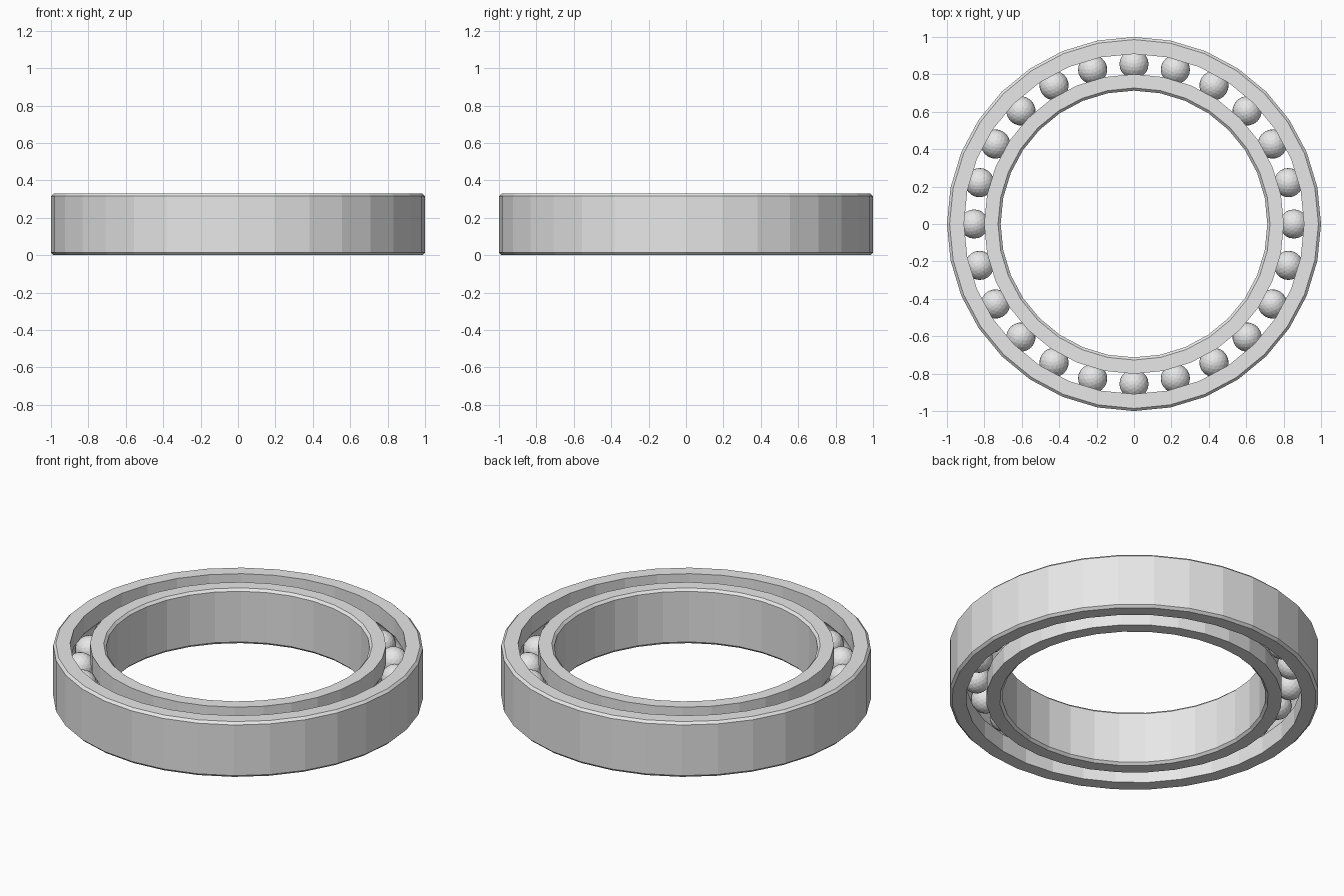
import bpy, bmesh
from math import cos, sin, pi, asin
from mathutils import Matrix, Vector

cube = bpy.data.objects.get("Cube")
if cube:
    bpy.data.objects.remove(cube, do_unlink=True)

HEIGHT, SIDES, BALLS = 0.33, 32, 24
MID = HEIGHT / 2
PITCH, BALL_R = 0.855, 0.078
GAP, CHAMFER = 0.054, 0.014

steel = bpy.data.materials.new("steel")
steel.use_nodes = True
steel.diffuse_color = (0.8, 0.8, 0.8, 1)
steel.node_tree.nodes["Principled BSDF"].inputs["Base Color"].default_value = (0.8, 0.8, 0.8, 1)


def finish(bm, name):
    mesh = bpy.data.meshes.new(name)
    bm.to_mesh(mesh)
    bm.free()
    mesh.materials.append(steel)
    obj = bpy.data.objects.new(name, mesh)
    bpy.context.collection.objects.link(obj)
    return obj


def race(name, wall, side):
    """Lathe a chamfered ring; side is +1 for the outer race, -1 for the inner."""
    groove_r = BALL_R + 0.003
    edge = PITCH + side * GAP
    half = asin((groove_r ** 2 - GAP ** 2) ** 0.5 / groove_r)
    profile = [(edge, 0), (wall - side * CHAMFER, 0), (wall, CHAMFER),
               (wall, HEIGHT - CHAMFER), (wall - side * CHAMFER, HEIGHT), (edge, HEIGHT)]
    # Rounded ball groove, from top to bottom
    for i in range(9):
        a = half * (1 - i / 4)
        profile.append((PITCH + side * groove_r * cos(a), MID + groove_r * sin(a)))
    bm = bmesh.new()
    rings = []
    for i in range(SIDES):
        a = 2 * pi * i / SIDES
        rings.append([bm.verts.new((r * cos(a), r * sin(a), z)) for r, z in profile])
    n = len(profile)
    for i in range(SIDES):
        here, there = rings[i], rings[(i + 1) % SIDES]
        for j in range(n):
            k = (j + 1) % n
            bm.faces.new((here[j], there[j], there[k], here[k]))
    bmesh.ops.recalc_face_normals(bm, faces=bm.faces)
    return finish(bm, name)


race("outer_race", 1.0, 1)
race("inner_race", 0.713, -1)

# Faceted balls evenly spaced between the races
for i in range(BALLS):
    bm = bmesh.new()
    turn = Matrix.Rotation(2 * pi * i / BALLS, 4, 'Z')
    place = turn @ Matrix.Translation(Vector((PITCH, 0, MID)))
    bmesh.ops.create_icosphere(bm, subdivisions=3, radius=BALL_R, matrix=place)
    finish(bm, f"ball_{i + 1:02d}")
